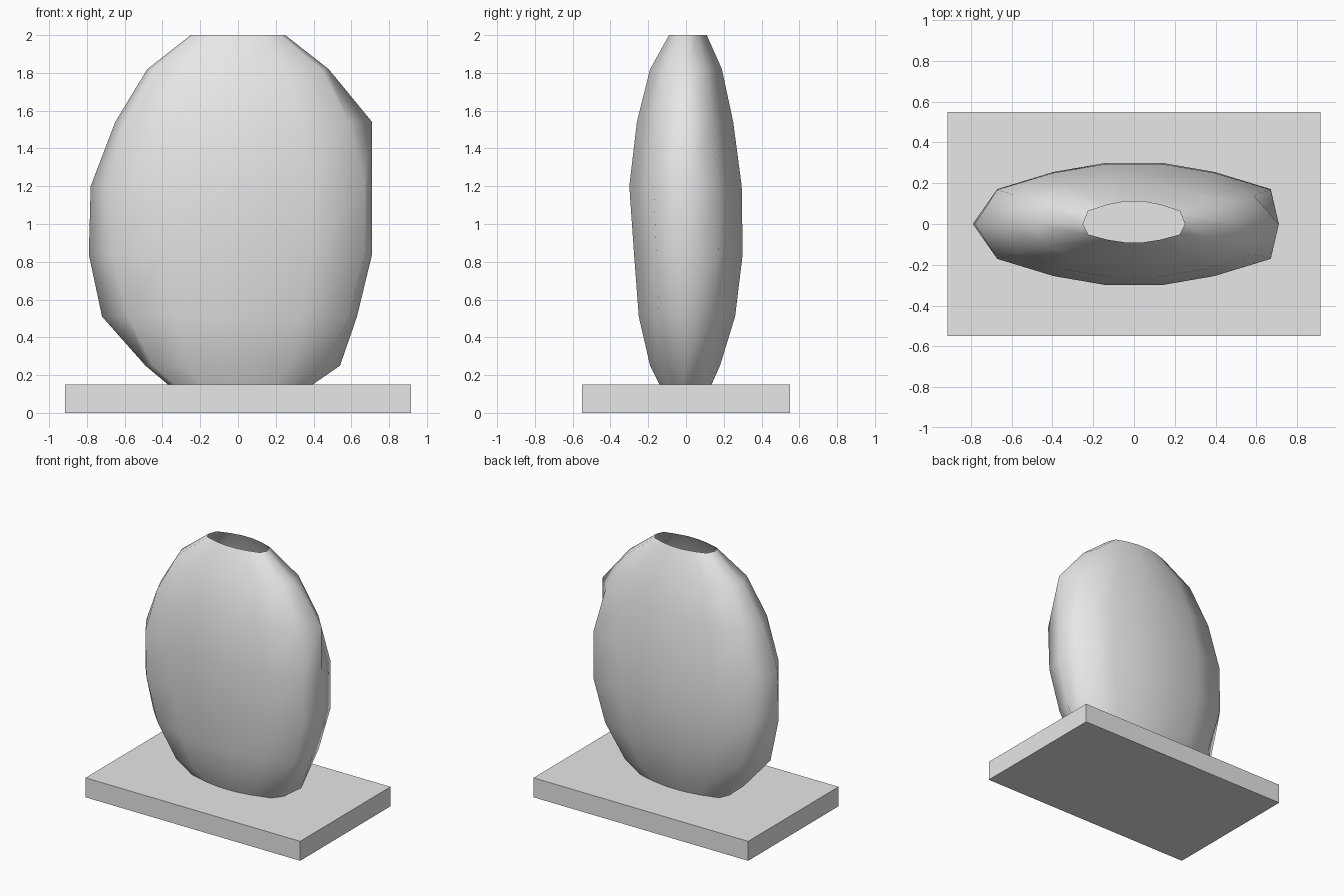
import bpy, bmesh

if "Cube" in bpy.data.objects:
    bpy.data.objects.remove(bpy.data.objects["Cube"])


def material(name, rgb):
    mat = bpy.data.materials.new(name)
    mat.diffuse_color = (*rgb, 1.0)
    mat.use_nodes = True
    mat.node_tree.nodes["Principled BSDF"].inputs["Base Color"].default_value = mat.diffuse_color
    return mat


def add_object(name, bm, mat, smooth):
    mesh = bpy.data.meshes.new(name)
    bmesh.ops.recalc_face_normals(bm, faces=bm.faces)
    for face in bm.faces:
        face.smooth = smooth
    bm.to_mesh(mesh)
    bm.free()
    mesh.materials.append(mat)
    obj = bpy.data.objects.new(name, mesh)
    bpy.context.collection.objects.link(obj)
    return obj


grey = material("light grey", (0.8, 0.8, 0.8))

# Base slab
bm = bmesh.new()
bmesh.ops.create_cube(bm, size=1.0)
for v in bm.verts:
    v.co = (v.co.x * 1.83, v.co.y * 1.10, (v.co.z + 0.5) * 0.15)
add_object("base_slab", bm, grey, False)

# Fourteen-sided cross-section: right tip, back side, left tip, front side
quarter = [(0.9, 0.57), (0.53, 0.85), (0.18, 1.0)]
back = quarter + [(-x, y) for x, y in reversed(quarter)]
section = [(1, 0)] + back + [(-1, 0)] + [(-x, -y) for x, y in back]

# Rings: height, half width, left tip, right tip, front depth, back depth
rings = [
    (0.05, 0.25, 0.25, 0.25, 0.09, 0.09),
    (0.25, 0.50, 0.49, 0.54, 0.19, 0.18),
    (0.51, 0.65, 0.72, 0.63, 0.25, 0.26),
    (0.84, 0.745, 0.79, 0.71, 0.275, 0.30),
    (1.20, 0.745, 0.78, 0.71, 0.30, 0.295),
    (1.54, 0.65, 0.65, 0.71, 0.26, 0.25),
    (1.82, 0.49, 0.48, 0.48, 0.19, 0.19),
    (2.00, 0.25, 0.25, 0.25, 0.09, 0.11),
]

# Hand-shaped flattened shell, open at the top and sunk into the slab
bm = bmesh.new()
loops = []
for z, width, left, right, front, rear in rings:
    loop = []
    for x, y in section:
        half = right if x == 1 else left if x == -1 else width
        loop.append(bm.verts.new((x * half, y * (rear if y > 0 else front), z)))
    loops.append(loop)
count = len(section)
for low, high in zip(loops, loops[1:]):
    for i in range(count):
        j = (i + 1) % count
        bm.faces.new((low[i], low[j], high[j], high[i]))
add_object("flattened_shell", bm, grey, True)
